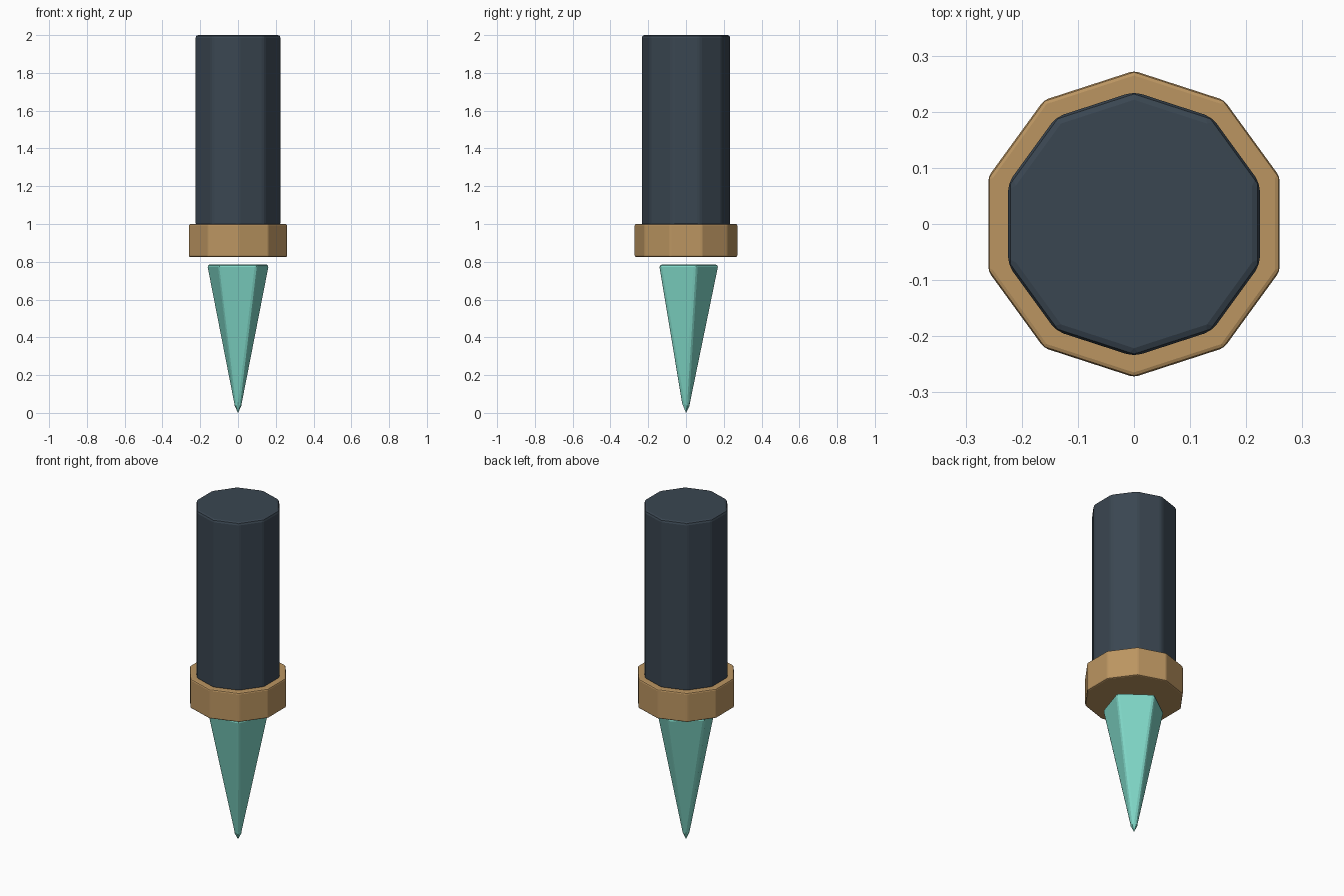
import bpy, bmesh, math
from mathutils import Vector

if "Cube" in bpy.data.objects:
    bpy.data.objects.remove(bpy.data.objects["Cube"])


def srgb(r, g, b):
    def lin(c):
        c /= 255
        return c / 12.92 if c <= 0.04045 else ((c + 0.055) / 1.055) ** 2.4
    return (lin(r), lin(g), lin(b), 1)


def material(name, colour):
    m = bpy.data.materials.new(name)
    m.diffuse_color = colour
    m.use_nodes = True
    m.node_tree.nodes["Principled BSDF"].inputs["Base Color"].default_value = m.diffuse_color
    return m


slate = material("dark slate", srgb(58, 70, 81))
brass = material("brass", srgb(187, 149, 97))
mint = material("mint crystal", srgb(127, 214, 198))


def prism(name, sides, r_low, r_top, z_low, z_top, bevel, mat, tip=None):
    """Bevelled prism with a corner on +y; an optional tip closes the lower end in a point."""
    bm = bmesh.new()
    rings = []
    for r, z in ((r_low, z_low), (r_top, z_top)):
        rings.append([bm.verts.new((-r * math.sin(math.tau * i / sides),
                                    r * math.cos(math.tau * i / sides), z))
                      for i in range(sides)])
    low, top = rings
    bm.faces.new(top)
    if tip is None:
        bm.faces.new(low[::-1])
    else:
        apex = bm.verts.new((0, 0, tip))
    for i in range(sides):
        j = (i + 1) % sides
        bm.faces.new((low[i], low[j], top[j], top[i]))
        if tip is not None:
            bm.faces.new((apex, low[j], low[i]))
    bm.normal_update()
    mesh = bpy.data.meshes.new(name)
    bm.to_mesh(mesh)
    bm.free()
    obj = bpy.data.objects.new(name, mesh)
    bpy.context.collection.objects.link(obj)
    mesh.materials.append(mat)

    # Soften the edges; weights keep the narrow tip crisp
    weights = mesh.attributes.new("bevel_weight_edge", "FLOAT", "EDGE")
    for e in mesh.edges:
        a, b = (mesh.vertices[v].co.z for v in e.vertices)
        weights.data[e.index].value = 1.0 if tip is None or max(a, b) > z_low + 0.1 else 0.0
    mod = obj.modifiers.new("soft edges", "BEVEL")
    mod.limit_method = "WEIGHT"
    mod.width = bevel
    mod.segments = 2
    return obj


# Shaft, collar and floating crystal point
prism("shaft", 10, 0.236, 0.236, 0.99, 2.0, 0.014, slate)
prism("collar", 10, 0.273, 0.273, 0.825, 1.0, 0.008, brass)
prism("crystal_point", 5, 0.025, 0.176, 0.05, 0.785, 0.014, mint, tip=0.0)
